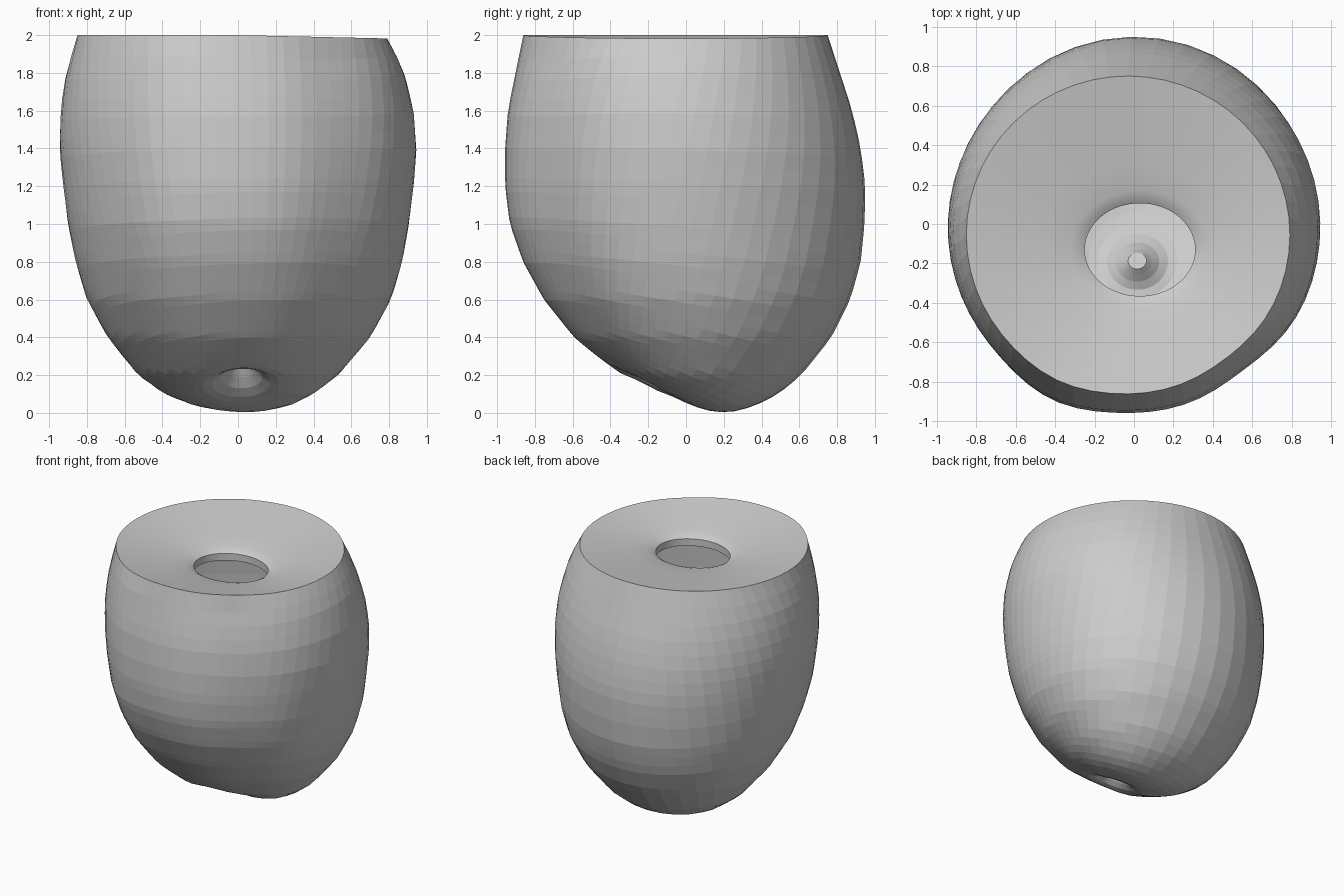
import bpy, bmesh, math
from mathutils import Vector

if "Cube" in bpy.data.objects:
    bpy.data.objects.remove(bpy.data.objects["Cube"])

# Body outline: z, left x, right x, front y, back y
ROWS = [
    (0.00, 0.04, 0.05, 0.18, 0.19), (0.01, -0.10, 0.16, 0.10, 0.28),
    (0.04, -0.24, 0.28, 0.00, 0.37), (0.10, -0.39, 0.40, -0.18, 0.49),
    (0.20, -0.53, 0.53, -0.36, 0.61), (0.40, -0.69, 0.70, -0.59, 0.77),
    (0.60, -0.80, 0.81, -0.75, 0.87), (0.80, -0.86, 0.87, -0.86, 0.925),
    (1.00, -0.90, 0.905, -0.93, 0.945), (1.20, -0.925, 0.93, -0.955, 0.95),
    (1.40, -0.945, 0.945, -0.955, 0.925), (1.60, -0.94, 0.93, -0.94, 0.88),
    (1.80, -0.91, 0.88, -0.90, 0.815), (2.00, -0.85, 0.79, -0.86, 0.75)]
SEG, LAT = 56, 34
CENTRE = Vector((0, -0.05, 1.0))
DIMPLE = (Vector((0.02, -0.22, 0.12)) - CENTRE).normalized()


def outline(z):
    for a, b in zip(ROWS, ROWS[1:]):
        if z <= b[0]:
            f = (z - a[0]) / (b[0] - a[0])
            return [p + (q - p) * f for p, q in zip(a[1:], b[1:])]
    return ROWS[-1][1:]


def lump(a):
    """Slight bulge at front left and flat at front right."""
    def near(deg):
        d = (a - math.radians(deg) + math.pi) % math.tau - math.pi
        return math.exp(-(d / 0.28) ** 2)
    return 1 + 0.03 * near(-115) - 0.03 * near(-53)


def inside(p):
    if not 0 <= p.z <= 2:
        return False
    l, r, f, b = outline(p.z)
    cx, cy = (l + r) / 2, (f + b) / 2
    dx, dy = p.x - cx, p.y - cy
    k = lump(math.atan2(dy, dx))
    return (2 * dx / (r - l)) ** 2 + (2 * dy / (b - f)) ** 2 < k * k


def rim_point(a, scale=1.0):
    l, r, f, b = ROWS[-1][1:]
    k = (1 + (lump(a) - 1) * 0.5) * scale
    x = (l + r) / 2 + (r - l) / 2 * k * math.cos(a)
    y = (f + b) / 2 + (b - f) / 2 * k * math.sin(a)
    return Vector((x, y, 2 - 0.018 * max(0, x) / 0.8))


def make(name, rings, cap=False):
    bm = bmesh.new()
    loops = [[bm.verts.new(p) for p in ring] for ring in rings]
    for u, v in zip(loops, loops[1:]):
        for i in range(SEG):
            j = (i + 1) % SEG
            bm.faces.new((u[i], v[i], v[j], u[j]))
    if cap:
        bm.faces.new(loops[-1][::-1])
    me = bpy.data.meshes.new(name)
    bm.to_mesh(me)
    bm.free()
    ob = bpy.data.objects.new(name, me)
    bpy.context.collection.objects.link(ob)
    return ob


angles = [math.tau * i / SEG for i in range(SEG)]
rim = [rim_point(a) for a in angles]

# Fruit skin: meridians run from the cut rim to the dimple underneath
rings = [rim]
for k in range(1, LAT + 1):
    t = 0.975 * (1 - (1 - k / LAT) ** 1.25)
    ring = []
    for p in rim:
        d0 = (p - CENTRE).normalized()
        d = d0.slerp(DIMPLE, t)
        lo, hi = 0.0, 2.5
        for _ in range(22):
            m = (lo + hi) / 2
            lo, hi = (m, hi) if inside(CENTRE + d * m) else (lo, m)
        g = d.angle(DIMPLE)
        dent = 0.025 * math.exp(-(g / 0.28) ** 2) + 0.16 * math.exp(-(g / 0.12) ** 2)
        ring.append(CENTRE + d * (lo - dent))
    rings.append(ring)
make("fruit_skin", rings, cap=True)


# Cut top: shallow dish sinking to an oval hole with a short lip
def oval(rx, ry, z):
    return [Vector((0.03 + rx * math.cos(a), -0.13 + ry * math.sin(a), z)) for a in angles]


edge = oval(0.35, 0.30, 1.905)
dish = [[p.lerp(q, f) for p, q in zip(rim, edge)] for f in (0, 0.25, 0.5, 0.75, 1)]
dish += [oval(0.31, 0.26, 1.892), oval(0.28, 0.235, 1.875), oval(0.28, 0.235, 1.82)]
top = make("cut_top", [[p.copy() for p in r] for r in dish])
for ob in bpy.data.objects:
    bm = bmesh.new()
    bm.from_mesh(ob.data)
    bmesh.ops.recalc_face_normals(bm, faces=bm.faces)
    if ob is top and sum(f.normal.z for f in bm.faces) < 0:
        bmesh.ops.reverse_faces(bm, faces=bm.faces)
    bm.to_mesh(ob.data)
    bm.free()
bpy.context.view_layer.objects.active = top
top.select_set(True)
bpy.ops.object.shade_smooth_by_angle(angle=math.radians(35))
